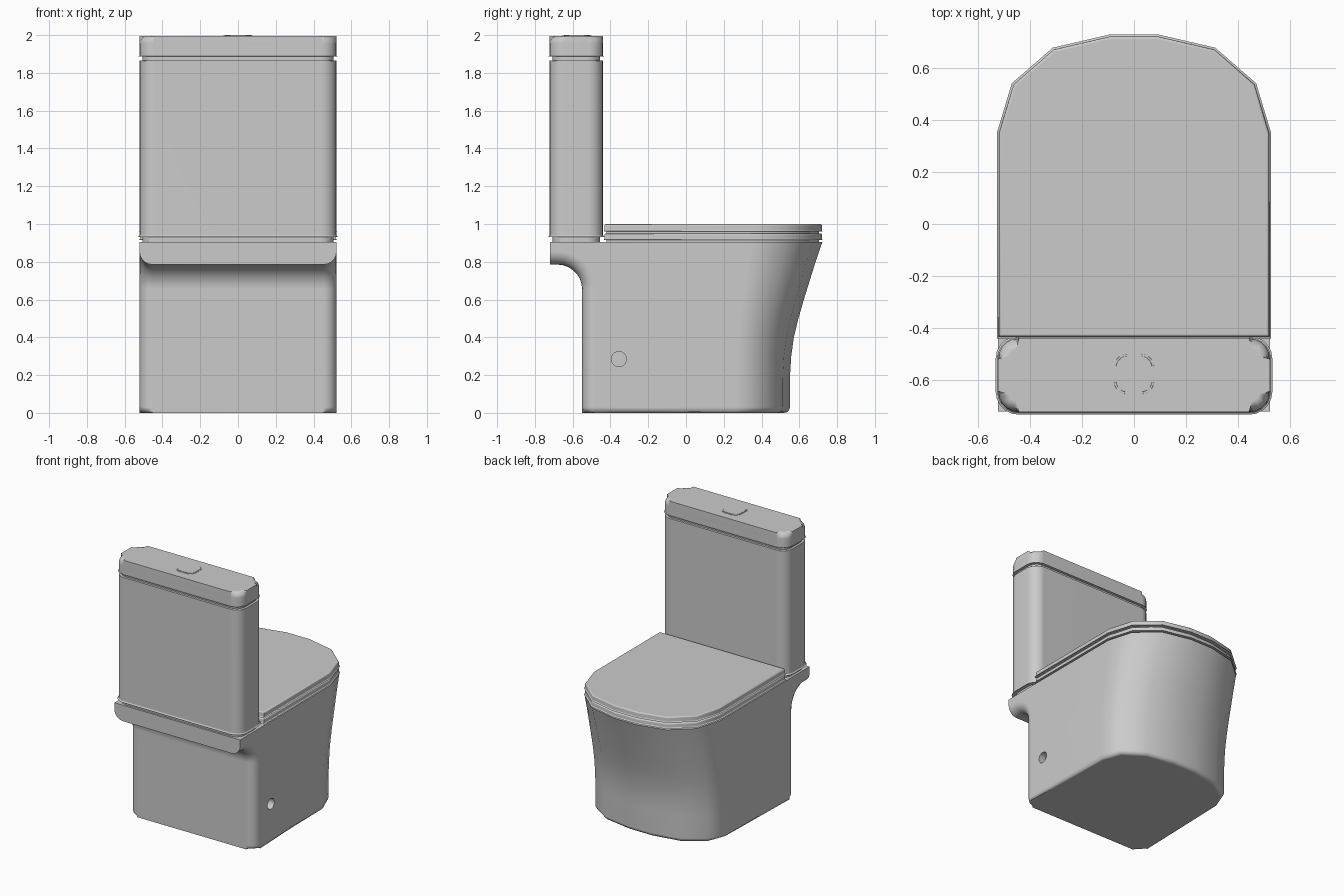
import bpy, bmesh
from math import sin, cos, pi, radians

if "Cube" in bpy.data.objects:
    bpy.data.objects.remove(bpy.data.objects["Cube"])

W = 0.522  # half width of the toilet
HALF = [(W, 0.35), (0.465, 0.54), (0.31, 0.675), (0.095, 0.725)]
FRONT = HALF + [(-x, y) for x, y in reversed(HALF)]  # faceted round end


def finish(bm, name, angle=40):
    bmesh.ops.recalc_face_normals(bm, faces=bm.faces)
    me = bpy.data.meshes.new(name)
    bm.to_mesh(me)
    bm.free()
    ob = bpy.data.objects.new(name, me)
    bpy.context.collection.objects.link(ob)
    bpy.ops.object.select_all(action='DESELECT')
    ob.select_set(True)
    bpy.context.view_layer.objects.active = ob
    bpy.ops.object.shade_smooth_by_angle(angle=radians(angle))
    return ob


def weighted(ob):
    ob.modifiers.new("normals", 'WEIGHTED_NORMAL').keep_sharp = True


def bevel_level(bm, z, width, segments=3):
    edges = [e for e in bm.edges if all(abs(v.co.z - z) < 1e-5 for v in e.verts)]
    bmesh.ops.bevel(bm, geom=edges, offset=width, segments=segments,
                    profile=0.5, affect='EDGES', clamp_overlap=False)


def slab(name, outline, z0, z1, top=0, bottom=0):
    bm = bmesh.new()
    lo = [bm.verts.new((x, y, z0)) for x, y in outline]
    hi = [bm.verts.new((x, y, z1)) for x, y in outline]
    bm.faces.new(lo)
    bm.faces.new(hi)
    for i in range(len(lo)):
        j = (i + 1) % len(lo)
        bm.faces.new((lo[i], lo[j], hi[j], hi[i]))
    if top:
        bevel_level(bm, z1, top)
    if bottom:
        bevel_level(bm, z0, bottom)
    ob = finish(bm, name)
    weighted(ob)
    return ob


def rounded_rect(hx, hy, cy, r, n=5):
    pts = []
    for q, (sx, sy) in enumerate([(1, 1), (-1, 1), (-1, -1), (1, -1)]):
        for k in range(n + 1):
            a = (q + k / n) * pi / 2
            pts.append((sx * (hx - r) + r * cos(a), cy + sy * (hy - r) + r * sin(a)))
    return pts


def make_body():
    bm = bmesh.new()
    top, r, n = 0.905, 0.07, 5
    # rear path: ledge underside, cove, then straight down (y, z, normal)
    path = [(-0.72, 0.785, 0, 1)]
    for k in range(8):
        t = pi / 2 * (1 - k / 7)
        path.append((-0.68 + 0.13 * cos(t), 0.655 + 0.13 * sin(t), cos(t), sin(t)))
    path.append((-0.55, 0, 1, 0))
    back = []
    for y, z, ny, nz in path:
        right = []
        for k in range(n + 1):
            a = pi / 2 * k / n
            d = r * (1 - cos(a))
            right.append((W - r + r * sin(a), y + ny * d, z + nz * d))
        row = [(-x, b, c) for x, b, c in reversed(right)] + right
        back.append([bm.verts.new(p) for p in row])
    # flared front: height and forward reach of each row
    flare = [(top, 0.722), (0.8, 0.686), (0.7, 0.655), (0.6, 0.624), (0.5, 0.595),
             (0.4, 0.571), (0.3, 0.557), (0.2, 0.551), (0, 0.55)]
    front = [[bm.verts.new((x, y * f / 0.725, z)) for x, y in FRONT] for z, f in flare]
    for rows in (back, front):
        for a, b in zip(rows, rows[1:]):
            for i in range(len(a) - 1):
                bm.faces.new((a[i], a[i + 1], b[i + 1], b[i]))
    tl, tr = bm.verts.new((-W, -0.72, top)), bm.verts.new((W, -0.72, top))
    bm.faces.new([b[-1] for b in back] + [f[0] for f in reversed(front)] + [tr])
    bm.faces.new([b[0] for b in back] + [f[-1] for f in reversed(front)] + [tl])
    bm.faces.new(back[0] + [tr, tl])
    bm.faces.new([tl, tr] + front[0])
    bm.faces.new(back[-1] + front[-1])
    bevel_level(bm, 0, 0.03)
    return finish(bm, "bowl_body")


body = make_body()

# fixing hole in the right side
bpy.ops.mesh.primitive_cylinder_add(vertices=24, radius=0.04, depth=0.1,
                                    location=(W, -0.355, 0.285), rotation=(0, pi / 2, 0))
cutter = bpy.context.object
cutter.name = "hole_cutter"
cutter.hide_render = True
cut = body.modifiers.new("hole", 'BOOLEAN')
cut.object, cut.solver = cutter, 'EXACT'
bpy.context.view_layer.objects.active = body
bpy.ops.object.modifier_apply(modifier="hole")
bpy.data.objects.remove(cutter)
bpy.ops.object.select_all(action='DESELECT')
body.select_set(True)
bpy.context.view_layer.objects.active = body
bpy.ops.object.shade_smooth_by_angle(angle=radians(40))
weighted(body)

# seat, lid and the recessed spacer between them
plan = [(-W, -0.435), (W, -0.435)] + FRONT
inset = [(x * 0.97, y * 0.97) for x, y in plan]
slab("seat_spacer", inset, 0.9, 0.97)
slab("seat", [(x * 0.995, y * 0.993) for x, y in plan], 0.915, 0.95, 0.008, 0.008)
slab("seat_lid", [(x * 0.995, y * 0.993) for x, y in plan], 0.96, 1.0, 0.01, 0.008)

# cistern with recessed joints, lid and flush button
CY = -0.581
slab("cistern_foot", rounded_rect(0.505, 0.125, CY, 0.07), 0.9, 0.935)
slab("cistern", rounded_rect(W, 0.142, CY, 0.08), 0.932, 1.866, 0.004, 0.01)
slab("cistern_neck", rounded_rect(0.505, 0.125, CY, 0.07), 1.86, 1.9)
slab("cistern_lid", rounded_rect(W, 0.142, CY, 0.08), 1.888, 1.996, 0.04, 0.004)
slab("button_ring", rounded_rect(0.077, 0.077, -0.577, 0.05), 1.98, 1.998, 0.001)
slab("flush_button", rounded_rect(0.07, 0.07, -0.577, 0.045), 1.98, 2.0, 0.002)
